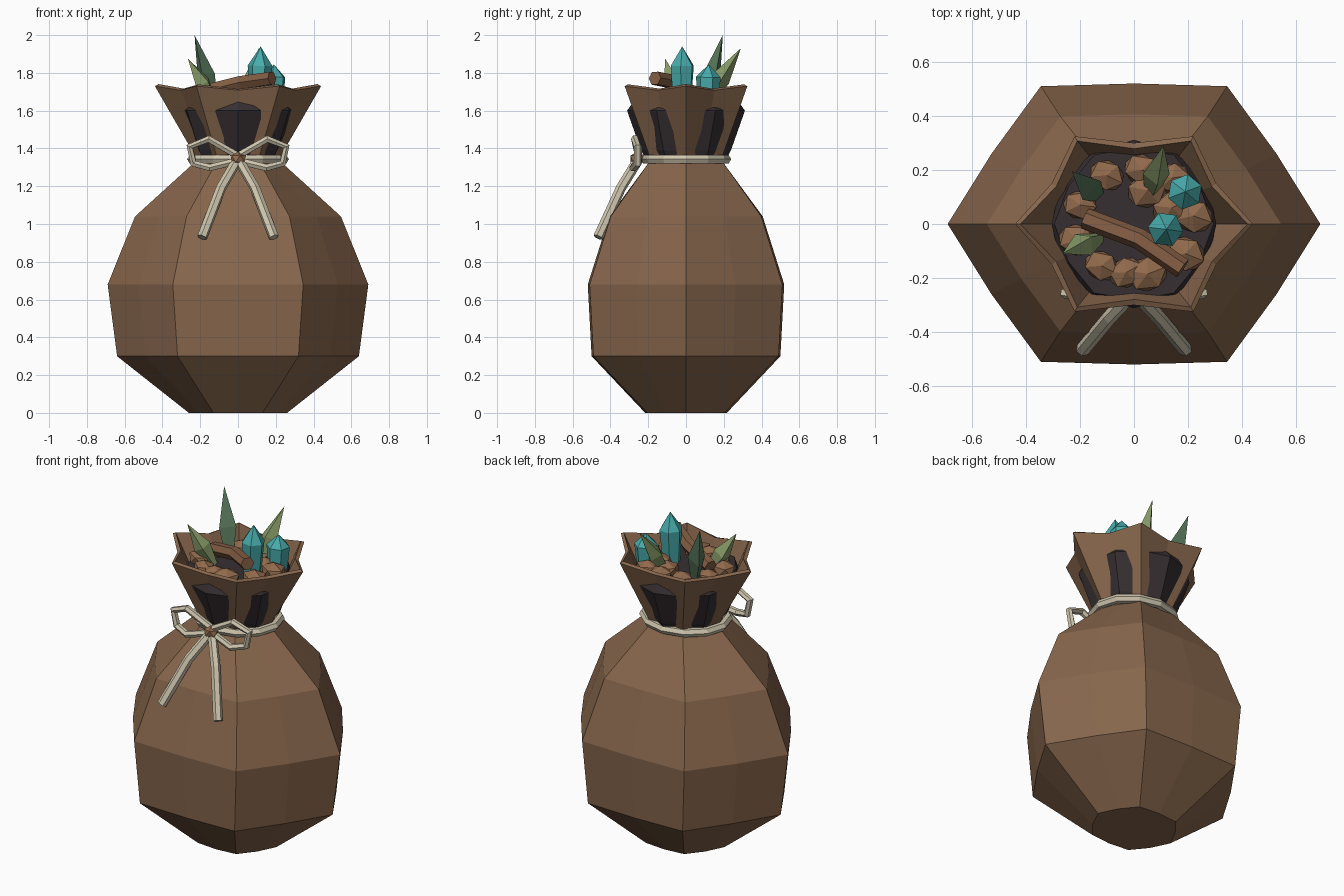
import bpy, bmesh, math, random
from mathutils import Vector, Matrix

if "Cube" in bpy.data.objects:
    bpy.data.objects.remove(bpy.data.objects["Cube"])

random.seed(4)


def mat(name, rgb):
    lin = [((c / 255 + 0.055) / 1.055) ** 2.4 for c in rgb]
    m = bpy.data.materials.new(name)
    m.diffuse_color = (*lin, 1)
    m.use_nodes = True
    m.node_tree.nodes["Principled BSDF"].inputs["Base Color"].default_value = m.diffuse_color
    return m


SACK = mat("sack_brown", (135, 102, 76))
ROCK = mat("rock_brown", (145, 106, 76))
WOOD = mat("wood_brown", (132, 94, 68))
SOIL = mat("dark_soil", (55, 47, 50))
ROPE = mat("rope_cream", (207, 198, 174))
TEAL = mat("crystal_teal", (72, 172, 172))
DARK = mat("leaf_dark_green", (88, 118, 90))
LIGHT = mat("leaf_light_green", (136, 156, 104))


def finish(name, bm, material):
    me = bpy.data.meshes.new(name)
    bm.to_mesh(me)
    bm.free()
    me.materials.append(material)
    ob = bpy.data.objects.new(name, me)
    bpy.context.collection.objects.link(ob)
    return ob


def loft(bm, rings, cap_start=True, cap_end=True):
    """Skin a list of equal-length point rings."""
    vs = [[bm.verts.new(p) for p in r] for r in rings]
    n = len(vs[0])
    for a, b in zip(vs, vs[1:]):
        for i in range(n):
            j = (i + 1) % n
            bm.faces.new((a[i], a[j], b[j], b[i]))
    if cap_start:
        bm.faces.new(vs[0][::-1])
    if cap_end:
        bm.faces.new(vs[-1])


def sack_ring(z, rx, ry, mid, dip=0):
    """Twelve points: six corners with pulled-in midpoints."""
    pts = []
    for k in range(12):
        a, f = k * math.pi / 6, mid if k % 2 else 1
        pts.append((rx * f * math.cos(a), ry * f * math.sin(a), z - (dip if k % 2 else 0)))
    return pts


def spike(name, base, tip, profile, sides, material, turn=0):
    """Pointed solid along base-tip; profile is (fraction, radius)."""
    base, axis = Vector(base), Vector(tip) - Vector(base)
    rot = axis.to_track_quat('Z', 'Y').to_matrix()
    bm = bmesh.new()
    rings = []
    for t, r in profile:
        rings.append([base + axis * t + rot @ Vector((r * math.cos(turn + k * math.tau / sides),
                      r * math.sin(turn + k * math.tau / sides), 0)) for k in range(sides)])
    loft(bm, rings)
    bmesh.ops.remove_doubles(bm, verts=bm.verts, dist=1e-4)
    return finish(name, bm, material)


def tube(name, pts, radius, material, cyclic=False):
    cu = bpy.data.curves.new(name, 'CURVE')
    cu.dimensions = '3D'
    cu.bevel_depth, cu.bevel_resolution, cu.use_fill_caps = radius, 1, True
    sp = cu.splines.new('POLY')
    sp.points.add(len(pts) - 1)
    for p, c in zip(sp.points, pts):
        p.co = (*c, 1)
    sp.use_cyclic_u, sp.use_smooth = cyclic, False
    tmp = bpy.data.objects.new(name + "_path", cu)
    bpy.context.collection.objects.link(tmp)
    bpy.context.view_layer.update()
    me = bpy.data.meshes.new_from_object(tmp.evaluated_get(bpy.context.evaluated_depsgraph_get()))
    bpy.data.objects.remove(tmp)
    bm = bmesh.new()
    bm.from_mesh(me)
    for f in bm.faces:
        f.smooth = False
    bmesh.ops.recalc_face_normals(bm, faces=bm.faces)
    return finish(name, bm, material)


def rock(name, loc, size, material, spin):
    bm = bmesh.new()
    bmesh.ops.create_icosphere(bm, subdivisions=1, radius=1)
    m = Matrix.Translation(loc) @ Matrix.Rotation(spin, 4, 'Z') @ Matrix.Diagonal((*size, 1))
    bmesh.ops.transform(bm, matrix=m, verts=bm.verts)
    return finish(name, bm, material)


# Sack body with flared, pleated mouth
bm = bmesh.new()
loft(bm, [sack_ring(0, .26, .235, .92), sack_ring(.30, .64, .566, .883),
          sack_ring(.68, .69, .589, .883), sack_ring(1.04, .545, .46, .883),
          sack_ring(1.34, .215, .215, .82), sack_ring(1.73, .44, .375, .80, .022)],
     cap_end=False)
sack = finish("sack", bm, SACK)
sol = sack.modifiers.new("cloth", 'SOLIDIFY')
sol.thickness, sol.offset = .022, -1

# Dark soil filling that bulges through the pleats
bm = bmesh.new()
loft(bm, [sack_ring(z, c, c, m / c) for z, c, m in
          ((1.36, .19, .222), (1.39, .21, .238), (1.60, .305, .312), (1.645, .295, .28))])
finish("soil", bm, SOIL)

# Rocks lying on the soil
spots = [(-.10, .18), (.03, .20), (-.20, .07), (.05, .125), (.22, .03), (-.21, -.06),
         (-.12, -.155), (-.03, -.18), (.05, -.185), (.19, -.11), (.14, .17), (.14, .06)]
for i, (x, y) in enumerate(spots):
    s = random.uniform(.95, 1.2)
    rock(f"rock_{i + 1}", (x, y, 1.665), (.072 * s, .06 * s, .046 * s), ROCK,
         random.uniform(-.6, .6))

# Bent stick
tube("stick", [(-.18, .02, 1.70), (.02, -.055, 1.75), (.18, -.165, 1.772)], .039, WOOD)

# Crystals
spike("crystal_large", (.11, -.02, 1.62), (.12, -.02, 1.94),
      [(0, .05), (.68, .066), (1, 0)], 6, TEAL, .4)
spike("crystal_small", (.185, .115, 1.62), (.19, .12, 1.845),
      [(0, .055), (.7, .066), (1, 0)], 6, TEAL, .1)

# Leaves
blade = [(0, .02), (.45, .05), (1, 0)]
spike("leaf_tall", (-.135, .105, 1.63), (-.23, .195, 2.0), [(0, .025), (.42, .056), (1, 0)],
      3, DARK, .5)
spike("leaf_back", (.06, .10, 1.64), (.11, .29, 1.93), blade, 4, LIGHT, .3)
spike("leaf_side", (-.125, -.05, 1.64), (-.265, -.11, 1.875), blade, 4, LIGHT, .3)

# Rope round the neck
tube("neck_rope", [(.243 * math.cos(k * math.tau / 12), .213 * math.sin(k * math.tau / 12), 1.343)
                   for k in range(12)], .026, ROPE, cyclic=True)

# Bow loops and hanging tails
for side, s in (("left", -1), ("right", 1)):
    tube(f"bow_loop_{side}", [(0, -.25, 1.36), (s * .155, -.27, 1.45), (s * .255, -.255, 1.41),
                              (s * .235, -.255, 1.32), (s * .15, -.28, 1.298), (0, -.25, 1.335)],
         .021, ROPE)
    tube(f"bow_tail_{side}", [(0, -.25, 1.345), (s * .09, -.345, 1.19), (s * .19, -.465, .93)],
         .027, ROPE)

# Knot
rock("knot", (0, -.26, 1.345), (.047, .04, .038), ROCK, 0)
